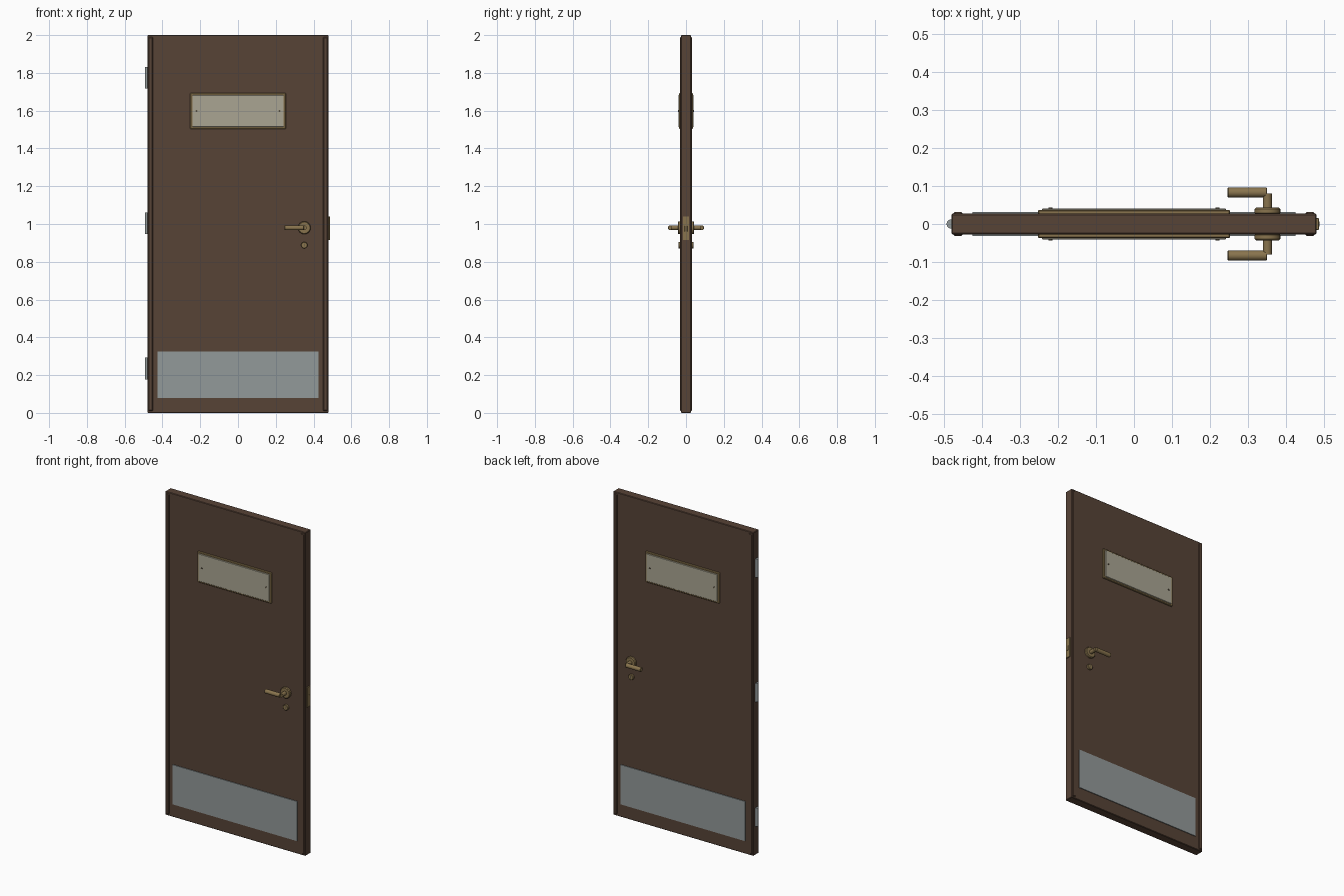
import bpy
import math
from mathutils import Vector

cube = bpy.data.objects.get("Cube")
if cube:
    bpy.data.objects.remove(cube, do_unlink=True)


def material(name, r, g, b):
    m = bpy.data.materials.new(name)
    m.use_nodes = True
    m.diffuse_color = (r, g, b, 1)
    m.node_tree.nodes["Principled BSDF"].inputs["Base Color"].default_value = (r, g, b, 1)
    return m


wood = material("brown wood", 0.095, 0.056, 0.037)
steel = material("brushed steel", 0.29, 0.32, 0.32)
brass = material("brass", 0.25, 0.175, 0.075)
panel = material("pale panel", 0.40, 0.375, 0.29)
dark = material("dark screw", 0.10, 0.08, 0.05)


def finish(ob, name, mat, bevel):
    ob.name = name
    ob.data.materials.append(mat)
    if bevel:
        mod = ob.modifiers.new("Bevel", 'BEVEL')
        mod.width = bevel
        mod.segments = 1
        mod.limit_method = 'ANGLE'
        mod.angle_limit = math.radians(40)
    return ob


def box(name, mat, low, high, bevel=0):
    """Box spanning two opposite corners."""
    a, b = Vector(low), Vector(high)
    bpy.ops.mesh.primitive_cube_add(size=1, location=(a + b) / 2)
    ob = bpy.context.object
    ob.scale = [abs(v) for v in b - a]
    bpy.ops.object.transform_apply(location=False, rotation=False, scale=True)
    return finish(ob, name, mat, bevel)


def rod(name, mat, start, end, radius, sides=24, bevel=0):
    """Cylinder between two points."""
    a, b = Vector(start), Vector(end)
    bpy.ops.mesh.primitive_cylinder_add(vertices=sides, radius=radius,
                                        depth=(b - a).length, location=(a + b) / 2)
    ob = bpy.context.object
    ob.rotation_euler = (b - a).to_track_quat('Z', 'Y').to_euler()
    bpy.ops.object.shade_smooth_by_angle()
    return finish(ob, name, mat, bevel)


# Door leaf
FACE = 0.027
box("door_leaf", wood, (-0.48, -FACE, 0), (0.48, FACE, 2), 0.003)

# Raised strips along both upright edges, on both faces
for side, x in (("right", -0.463), ("left", 0.463)):
    box(side + "_edge_strip", wood, (x - 0.012, -0.032, 0.01), (x + 0.012, 0.032, 1.99), 0.004)

# Hinges on the model's right edge
for label, z in (("lower", 0.235), ("middle", 1.005), ("upper", 1.775)):
    rod(label + "_hinge", steel, (-0.481, 0, z - 0.057), (-0.481, 0, z + 0.057), 0.012)

# Latch plate on the opposite edge
box("latch_plate", brass, (0.478, -0.016, 0.915), (0.486, 0.016, 1.04), 0.001)
box("latch_bolt", brass, (0.48, -0.007, 0.96), (0.488, 0.007, 0.99), 0.001)

# Fittings repeated on the front and the back
for side, s in (("front", -1), ("back", 1)):
    def at(x, y, z):
        return (x, s * y, z)

    box(side + "_kick_plate", steel, at(-0.425, FACE - 0.002, 0.08), at(0.425, 0.032, 0.325))

    # Panel in a brass surround, held by two screws
    box(side + "_panel_surround", brass, at(-0.253, FACE - 0.002, 1.503), at(0.253, 0.037, 1.693), 0.003)
    box(side + "_panel", panel, at(-0.242, 0.035, 1.513), at(0.242, 0.041, 1.683), 0.002)
    for label, x in (("right", -0.22), ("left", 0.22)):
        rod(side + "_" + label + "_screw", dark, at(x, 0.038, 1.598), at(x, 0.043, 1.598), 0.005, 12)

    # Lever handle
    rod(side + "_handle_rose", brass, at(0.351, FACE - 0.002, 0.98), at(0.351, 0.043, 0.98), 0.034, 24, 0.004)
    rod(side + "_handle_neck", brass, at(0.351, 0.04, 0.98), at(0.351, 0.08, 0.98), 0.012)
    rod(side + "_lever", brass, at(0.35, 0.083, 0.98), at(0.246, 0.083, 0.98), 0.013, 24, 0.002)

    # Lock cylinder below the handle
    rod(side + "_lock", brass, at(0.351, FACE - 0.002, 0.888), at(0.351, 0.04, 0.888), 0.017, 20, 0.002)
    box(side + "_keyhole", dark, at(0.349, 0.038, 0.88), at(0.353, 0.041, 0.896))
